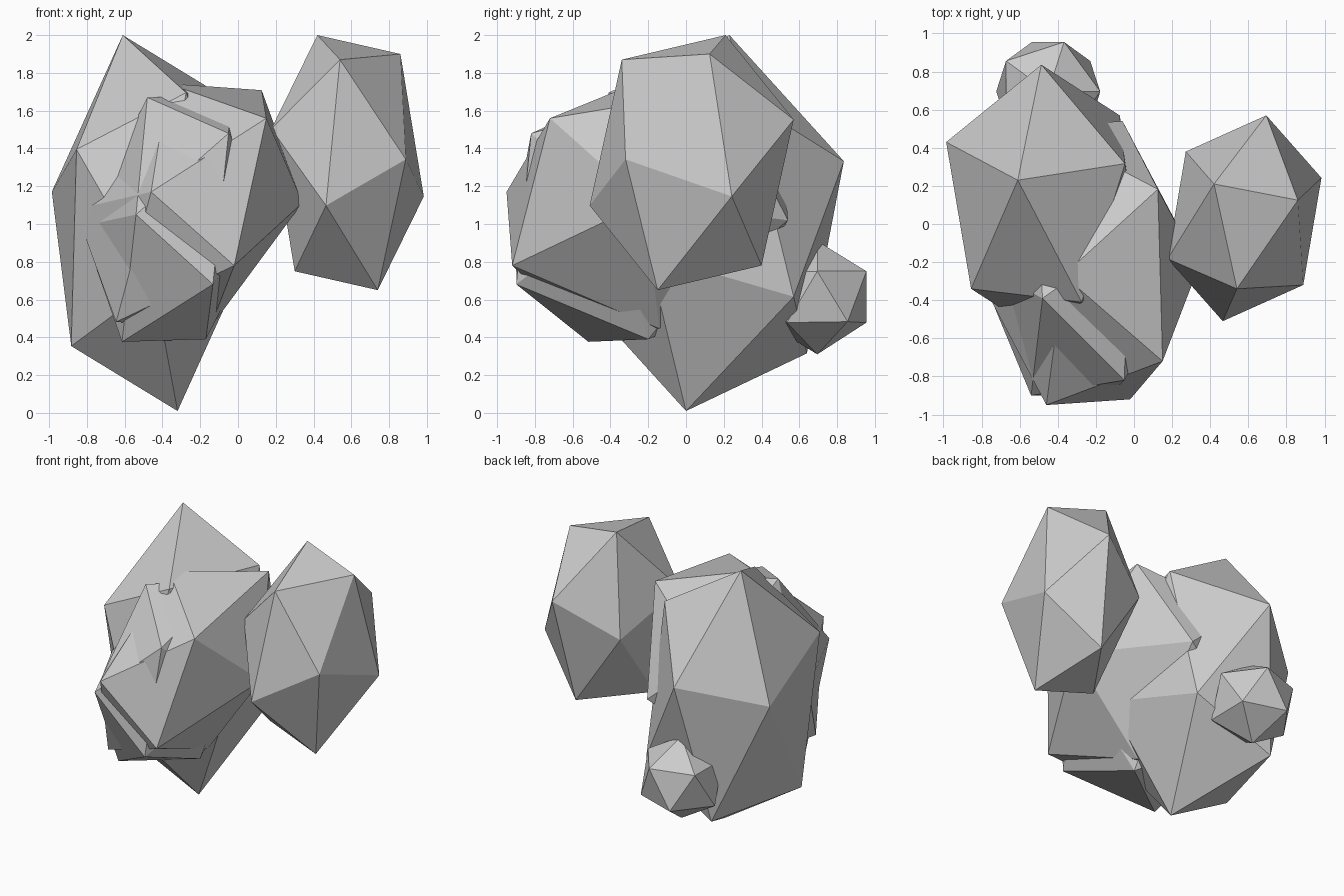
import bpy
import bmesh
from mathutils import Vector

cube = bpy.data.objects.get("Cube")
if cube:
    bpy.data.objects.remove(cube, do_unlink=True)

GOLDEN = (1 + 5 ** 0.5) / 2

# Stone grey
stone = bpy.data.materials.new("stone_grey")
stone.use_nodes = True
grey = (0.6, 0.6, 0.6, 1)
stone.diffuse_color = grey
stone.node_tree.nodes["Principled BSDF"].inputs["Base Color"].default_value = grey


def rock(name, centre, a, b, c):
    """Stretched twenty-sided rock, set by its centre and the corners of one face."""
    centre = Vector(centre)
    a, b, c = (Vector(p) - centre for p in (a, b, c))
    # The corner beyond each edge of the face follows from the golden ratio
    arms = [a, b, c,
            (a + b) / GOLDEN - c,
            (b + c) / GOLDEN - a,
            (c + a) / GOLDEN - b]
    bm = bmesh.new()
    for arm in arms:
        bm.verts.new(arm)
        bm.verts.new(-arm)
    bmesh.ops.convex_hull(bm, input=bm.verts[:])
    bmesh.ops.recalc_face_normals(bm, faces=bm.faces[:])
    mesh = bpy.data.meshes.new(name)
    bm.to_mesh(mesh)
    bm.free()
    mesh.materials.append(stone)
    obj = bpy.data.objects.new(name, mesh)
    obj.location = centre
    bpy.context.collection.objects.link(obj)
    return obj


# Tall rock at the back
rock("tall_back_rock", (-0.465, 0.115, 1.005),
     (-0.61, 0.23, 2.0), (-0.855, -0.34, 1.395), (-0.275, -0.41, 1.695))

# Two interlocking rocks at the front
rock("wide_front_rock", (-0.26, -0.205, 1.095),
     (0.15, -0.72, 1.56), (-0.02, -0.92, 0.78), (-0.46, -0.95, 1.17))
rock("narrow_front_rock", (-0.325, -0.295, 1.03),
     (-0.48, -0.39, 1.67), (-0.05, -0.82, 1.48), (-0.54, -0.9, 1.05))

# Separate rock on the left side
rock("side_rock", (0.58, 0.03, 1.325),
     (0.42, 0.21, 2.0), (0.86, 0.125, 1.9), (0.54, -0.34, 1.87))

# Small pebble behind
rock("back_pebble", (-0.45, 0.695, 0.61),
     (-0.45, 0.695, 0.91), (-0.177, 0.695, 0.75), (-0.367, 0.955, 0.75))
